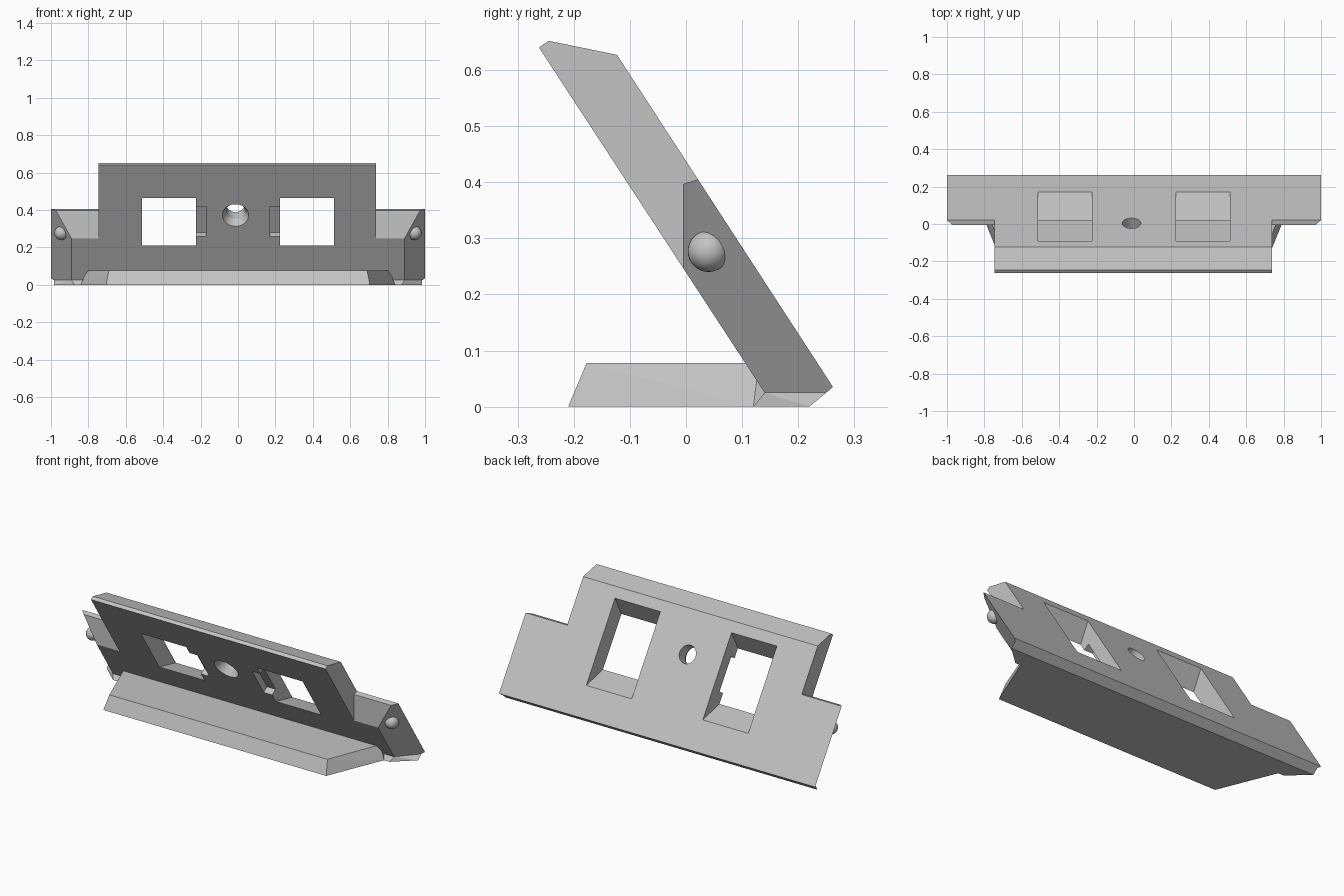
import bpy
import bmesh
from math import sin, cos, pi, radians
from mathutils import Vector

cube = bpy.data.objects.get("Cube")
if cube:
    bpy.data.objects.remove(cube, do_unlink=True)

# One grey plastic for everything
grey = bpy.data.materials.new("light_grey")
grey.use_nodes = True
color = (0.55, 0.55, 0.55, 1)
grey.diffuse_color = color
grey.node_tree.nodes["Principled BSDF"].inputs["Base Color"].default_value = color

THICK = 0.108


def tilt(x, u, d):
    """Panel frame: u runs up the leaning panel, d from back to front face."""
    return Vector((x, 0.262 - 0.545 * u - 0.838 * d, 0.035 + 0.838 * u - 0.545 * d))


def hull(name, points):
    """Convex solid around the points, with flat faces merged."""
    bm = bmesh.new()
    for p in points:
        bm.verts.new(p)
    res = bmesh.ops.convex_hull(bm, input=bm.verts)
    loose = [v for v in set(res["geom_interior"] + res["geom_unused"])
             if isinstance(v, bmesh.types.BMVert)]
    bmesh.ops.delete(bm, geom=loose, context="VERTS")
    bmesh.ops.dissolve_limit(bm, angle_limit=radians(0.5), verts=bm.verts, edges=bm.edges)
    bmesh.ops.recalc_face_normals(bm, faces=bm.faces)
    mesh = bpy.data.meshes.new(name)
    bm.to_mesh(mesh)
    bm.free()
    mesh.materials.append(grey)
    obj = bpy.data.objects.new(name, mesh)
    bpy.context.collection.objects.link(obj)
    return obj


def mirrored(points):
    return [(s * x, y, z) for x, y, z in points for s in (-1, 1)]


def frustum(name, x, u, d0, r0, d1, r1, n=40):
    ring = [(cos(2 * pi * i / n), sin(2 * pi * i / n)) for i in range(n)]
    return hull(name, [tilt(x + r * a, u + r * b, d)
                       for d, r in ((d0, r0), (d1, r1)) for a, b in ring])


def box(name, xs, profile):
    return hull(name, [(x, y, z) for x in xs for y, z in profile])


# Leaning panel with sides sloping in towards the front
profile = [(-0.262, 0.64), (-0.245, 0.652), (-0.123, 0.627),
           (0.262, 0.035), (0.25, 0.025), (0.14, 0.025)]
outline = []
for y, z in profile:
    d = (0.262 - y) * 0.838 - (z - 0.035) * 0.545
    outline.append((1 - 0.11 * d / THICK, y, z))
panel = hull("panel", mirrored(outline))

cutters = []
# Shoulders: remove the upper corners
shoulder = [(-0.005, 0.1), (-0.005, 0.397), (0.02, 0.405), (0.2, 0.46),
            (0.2, 0.8), (-0.5, 0.8), (-0.5, 0.1)]
for name, xs in (("left", (0.737, 1.2)), ("right", (-1.2, -0.747))):
    # Each shoulder is an L shape, split into an upright and a top piece
    cutters.append(box(name + "_shoulder_front", xs,
                       [shoulder[i] for i in (0, 1, 5, 6)] + [(-0.005, 0.8)]))
    cutters.append(box(name + "_shoulder_top", xs,
                       shoulder[1:5] + [(-0.05, 0.8), (-0.05, 0.383)]))

for s in (-1, 1):
    # Windows flare open towards the back
    cutters.append(hull("window_cutter", [
        tilt(s * x, u, d) for x in (0.225, 0.512) for d in (-0.02, 0.13)
        for u in (0.169 + 1.02 * d, 0.646 - 0.574 * d)]))
    # Shallow latch recess beside each window
    cutters.append(hull("latch_cutter", [
        tilt(s * x, u, d) for x in (0.172, 0.3)
        for d in (0.071, 0.13) for u in (0.339, 0.53)]))

# Countersunk screw hole
cutters.append(frustum("hole_cutter", -0.013, 0.473, -0.02, 0.05, 0.13, 0.05))
cutters.append(frustum("countersink_cutter", -0.013, 0.473, 0.068, 0.05, 0.118, 0.075))

for c in cutters:
    c.hide_render = True
    mod = panel.modifiers.new(c.name, "BOOLEAN")
    mod.operation = "DIFFERENCE"
    mod.solver = "EXACT"
    mod.object = c
bpy.context.view_layer.update()
cut = bpy.data.meshes.new_from_object(
    panel.evaluated_get(bpy.context.evaluated_depsgraph_get()))
panel.modifiers.clear()
panel.data = cut
for c in cutters:
    bpy.data.objects.remove(c, do_unlink=True)

# Chamfered strip under the panel
hull("panel_foot", mirrored([(0.89, 0.14, 0.025), (0.985, 0.25, 0.025),
                             (0.875, 0.12, 0), (0.985, 0.22, 0)]))

# Base plate, tapering to the front, with a flared lower rim
hull("base_plate", mirrored([
    (0.69, -0.177, 0.078), (0.81, 0.13, 0.078),
    (0.69, -0.177, 0.035), (0.818, 0.15, 0.035),
    (0.705, -0.21, 0), (0.84, 0.12, 0)]))

# Round catches on the sloping ends
catches = []
for s, name in ((1, "left_catch"), (-1, "right_catch")):
    bpy.ops.mesh.primitive_uv_sphere_add(segments=32, ring_count=16, radius=0.037,
                                         location=tilt(s * 0.945, 0.324, 0.054))
    ball = bpy.context.object
    ball.name = name
    ball.data.materials.append(grey)
    catches.append(ball)

# Smooth the round surfaces, keep the edges sharp
bpy.ops.object.select_all(action="DESELECT")
for obj in catches + [panel]:
    obj.select_set(True)
bpy.context.view_layer.objects.active = panel
bpy.ops.object.shade_smooth_by_angle(angle=radians(25))
